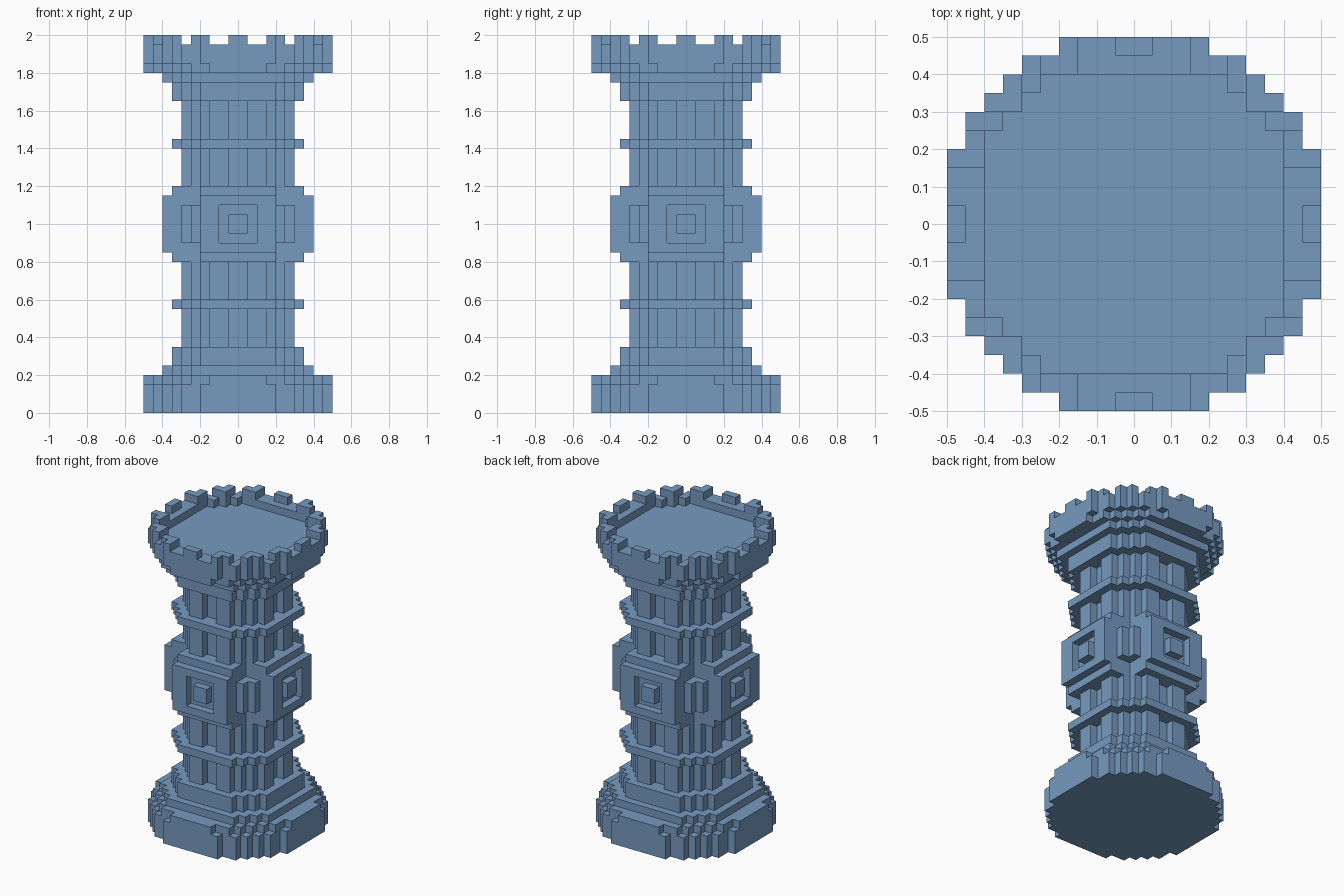
import bpy, bmesh, math
from mathutils import Matrix

if "Cube" in bpy.data.objects:
    bpy.data.objects.remove(bpy.data.objects["Cube"], do_unlink=True)

U = 0.05  # size of one block

stone = bpy.data.materials.new("blue_stone")
stone.use_nodes = True
colour = (0.184, 0.323, 0.527, 1)
stone.diffuse_color = colour
stone.node_tree.nodes["Principled BSDF"].inputs["Base Color"].default_value = colour


def rows(*widths):
    """Quadrant cells from the half width of each row, counted from the centre."""
    return {(i, j) for j, w in enumerate(widths) for i in range(w)}


def both(cells):
    """Add the same cells mirrored on the diagonal."""
    return cells | {(j, i) for i, j in cells}


def slab(name, quadrant, z0, z1, matrix=Matrix()):
    """Blocks mirrored into four quadrants and raised from z0 to z1."""
    cells = {(a, b) for i, j in quadrant for a in (i, -i - 1) for b in (j, -j - 1)}
    bm = bmesh.new()

    def quad(*pts):
        bm.faces.new([bm.verts.new((x * U, y * U, z)) for x, y, z in pts])

    for x, y in cells:
        c = [(x, y), (x + 1, y), (x + 1, y + 1), (x, y + 1)]
        quad(*[(*p, z1) for p in c])
        quad(*[(*p, z0) for p in reversed(c)])
        for k, (dx, dy) in enumerate([(0, -1), (1, 0), (0, 1), (-1, 0)]):
            if (x + dx, y + dy) not in cells:
                p, q = c[k], c[(k + 1) % 4]
                quad((*p, z0), (*q, z0), (*q, z1), (*p, z1))
    bmesh.ops.remove_doubles(bm, verts=bm.verts, dist=1e-4)
    bmesh.ops.dissolve_limit(bm, angle_limit=0.01, verts=bm.verts, edges=bm.edges)
    bm.transform(matrix)
    mesh = bpy.data.meshes.new(name)
    bm.to_mesh(mesh)
    bm.free()
    mesh.materials.append(stone)
    obj = bpy.data.objects.new(name, mesh)
    bpy.context.collection.objects.link(obj)
    return obj


# Stepped round outlines
wide = rows(10, 10, 10, 10, 9, 9, 8, 7, 6, 4)
bevel = rows(10, 10, 10, 9, 9, 8, 7, 6, 5, 3)
step = rows(8, 8, 8, 8, 8, 7, 6, 5)
collar = rows(7, 7, 7, 7, 6, 5, 4)
core = rows(5, 5, 5, 5, 4)
shaft = core | both({(1, 5), (2, 5)})

# Base
slab("base_plinth", wide, 0, 0.15)
slab("base_bevel", bevel, 0.15, 0.2)
slab("base_step", step, 0.2, 0.25)
slab("base_collar", collar, 0.25, 0.35)

# Fluted shaft and its bands
slab("shaft", shaft, 0.35, 1.65)
slab("lower_band", collar, 0.55, 0.6)
slab("upper_band", collar, 1.4, 1.45)

# Middle block with corner studs
slab("middle_block", both({(i, j) for i in range(4) for j in range(7)}), 0.8, 1.2)
slab("corner_studs", both({(4, 4), (4, 5)}), 0.9, 1.1)

# Square medallion on each side: frame, sunken panel and centre stud
frame = {(i, j) for i in range(4) for j in range(3) if i > 1 or j > 1}
for k, side in enumerate(("front", "left", "back", "right")):
    turn = (Matrix.Translation((0, 0, 1)) @ Matrix.Rotation(k * math.pi / 2, 4, 'Z')
            @ Matrix.Rotation(math.pi / 2, 4, 'X'))
    slab(side + "_medallion_frame", frame, 0.35, 0.4, turn)
    slab(side + "_medallion_stud", {(0, 0)}, 0.35, 0.4, turn)

# Capital, mirroring the base
slab("capital_collar", collar, 1.65, 1.75)
slab("capital_step", step, 1.75, 1.8)
slab("capital_bevel", bevel, 1.8, 1.85)
slab("capital_floor", wide, 1.85, 1.9)

# Parapet wall and merlons
wall = wide - step
slab("parapet_wall", wall, 1.9, 1.95)
merlons = both({(i, j) for i, j in wall
                if (i in (3, 4) and j >= 8) or (i, j) == (0, 9) or (i >= 6 and j >= 6)})
slab("merlons", merlons, 1.95, 2.0)
